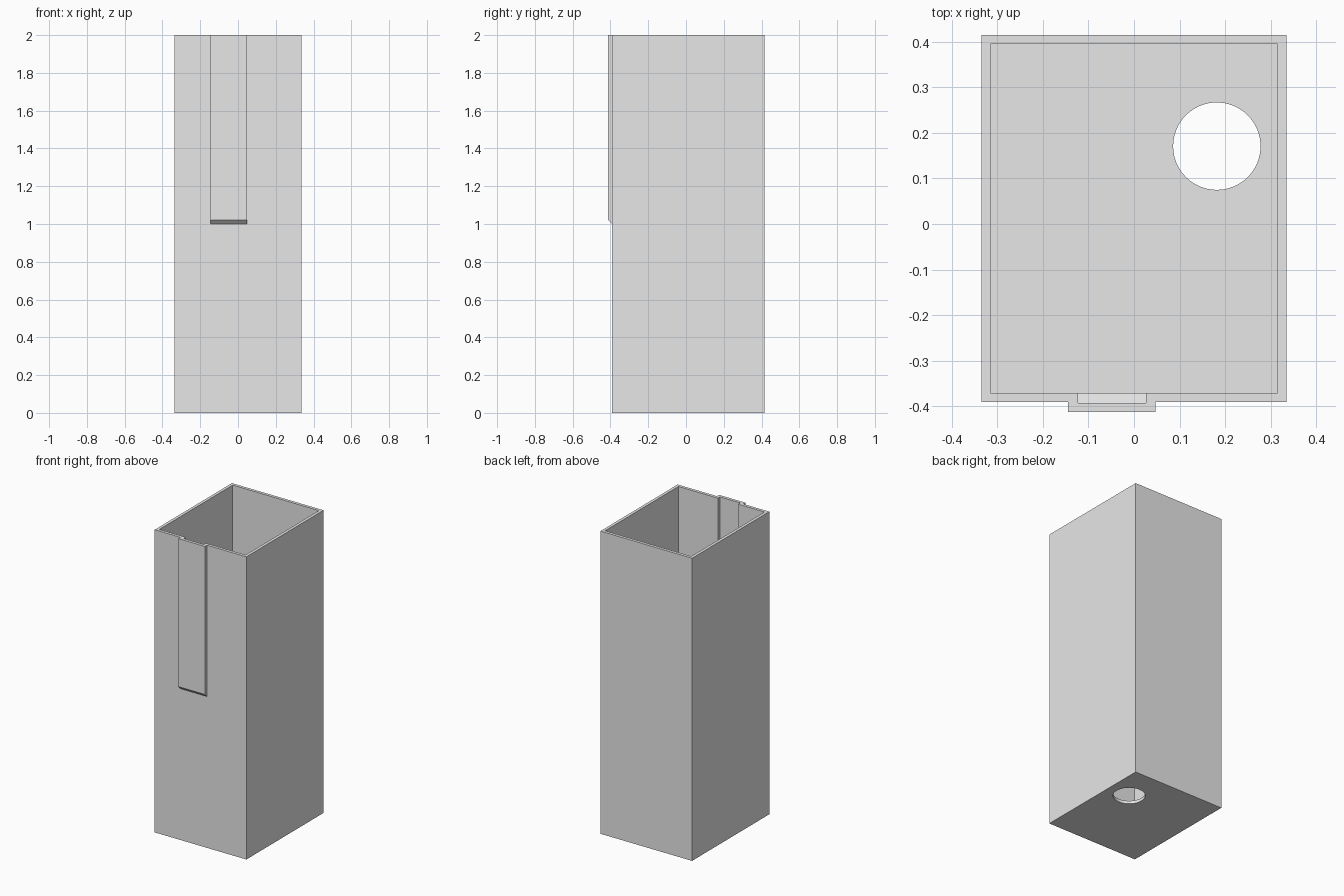
import bpy
import bmesh
from mathutils import Matrix

if "Cube" in bpy.data.objects:
    bpy.data.objects.remove(bpy.data.objects["Cube"], do_unlink=True)

# Overall sizes
HEIGHT = 2.0
WALL = 0.02
HALF_W = 0.335
FRONT, BACK = -0.391, 0.415
RIB_FRONT = -0.413
RIB_LEFT, RIB_RIGHT = -0.145, 0.047
OVER = 0.2  # how far cutters pass the open top

grey = bpy.data.materials.new("light grey")
grey.use_nodes = True
grey.diffuse_color = (0.8, 0.8, 0.8, 1)
grey.node_tree.nodes["Principled BSDF"].inputs["Base Color"].default_value = grey.diffuse_color


def finish(name, bm):
    bmesh.ops.recalc_face_normals(bm, faces=bm.faces)
    mesh = bpy.data.meshes.new(name)
    bm.to_mesh(mesh)
    bm.free()
    mesh.materials.append(grey)
    obj = bpy.data.objects.new(name, mesh)
    bpy.context.scene.collection.objects.link(obj)
    return obj


def side_prism(name, x0, x1, profile):
    """Extrude a (y, z) profile from x0 to x1."""
    bm = bmesh.new()
    face = bm.faces.new([bm.verts.new((x0, y, z)) for y, z in profile])
    new = bmesh.ops.extrude_face_region(bm, geom=[face])["geom"]
    verts = [v for v in new if isinstance(v, bmesh.types.BMVert)]
    bmesh.ops.translate(bm, verts=verts, vec=(x1 - x0, 0, 0))
    return finish(name, bm)


def box(name, x0, x1, y0, y1, z0, z1):
    return side_prism(name, x0, x1, [(y0, z0), (y1, z0), (y1, z1), (y0, z1)])


def combine(target, tool, operation):
    """Apply a boolean and discard the tool object."""
    tool.hide_render = True
    mod = target.modifiers.new(operation, 'BOOLEAN')
    mod.operation = operation
    mod.solver = 'EXACT'
    mod.object = tool
    graph = bpy.context.evaluated_depsgraph_get()
    result = bpy.data.meshes.new_from_object(target.evaluated_get(graph))
    target.modifiers.clear()
    target.data = result
    bpy.data.objects.remove(tool, do_unlink=True)


# Outer body with the raised rib on the front, chamfered at its lower end
body = box("container_body", -HALF_W, HALF_W, FRONT, BACK, 0, HEIGHT)
step = FRONT - RIB_FRONT
inset = FRONT + WALL / 2
rib = side_prism("front_rib", RIB_LEFT, RIB_RIGHT, [
    (inset, 1.0 - WALL / 2), (RIB_FRONT, 1.0 + step),
    (RIB_FRONT, HEIGHT), (inset, HEIGHT)])
combine(body, rib, 'UNION')

# Hollow interior, open at the top
cavity = box("cavity_cutter", -HALF_W + WALL, HALF_W - WALL,
             FRONT + WALL, BACK - WALL, WALL, HEIGHT + OVER)
combine(body, cavity, 'DIFFERENCE')

# Slot behind the rib, with a sloping lower end
slot_front = RIB_FRONT + WALL
slot_back = FRONT + 2 * WALL
slope_top = 1.03
slot = side_prism("slot_cutter", RIB_LEFT + 0.022, RIB_RIGHT - 0.021, [
    (slot_front, slope_top), (slot_back, slope_top - (slot_back - slot_front)),
    (slot_back, HEIGHT + OVER), (slot_front, HEIGHT + OVER)])
combine(body, slot, 'DIFFERENCE')

# Round drain hole through the floor
bm = bmesh.new()
bmesh.ops.create_cone(bm, cap_ends=True, segments=64, radius1=0.096, radius2=0.096,
                      depth=0.2, matrix=Matrix.Translation((0.182, 0.171, 0)))
combine(body, finish("drain_cutter", bm), 'DIFFERENCE')

# Smooth the hole wall while keeping all corners sharp
bpy.ops.object.select_all(action='DESELECT')
body.select_set(True)
bpy.context.view_layer.objects.active = body
bpy.ops.object.shade_smooth_by_angle(angle=0.5)
